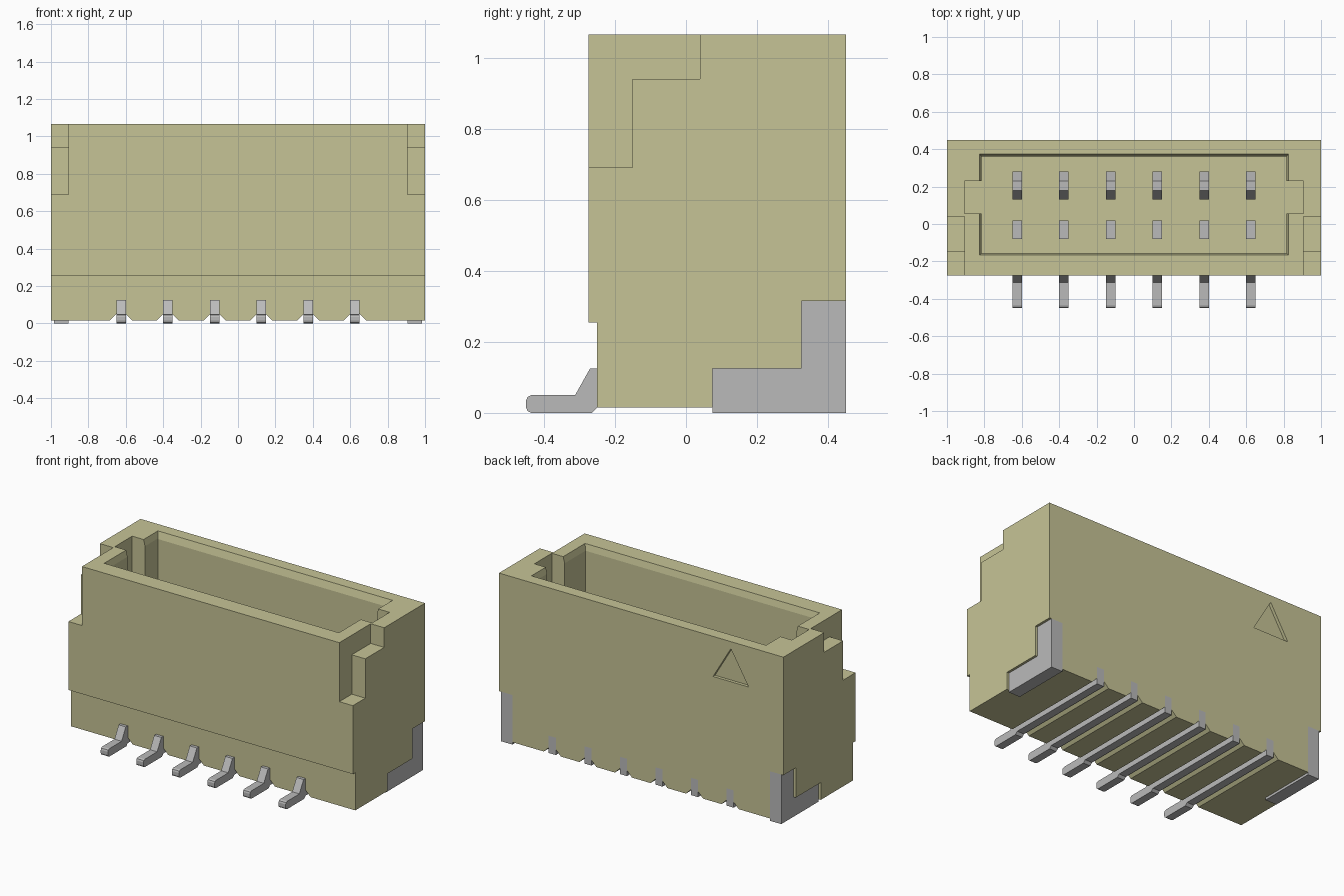
import bpy, bmesh
from mathutils import Vector

if "Cube" in bpy.data.objects:
    bpy.data.objects.remove(bpy.data.objects["Cube"], do_unlink=True)


def material(name, rgb):
    m = bpy.data.materials.new(name)
    m.use_nodes = True
    m.diffuse_color = (*rgb, 1)
    bsdf = next(n for n in m.node_tree.nodes if n.type == 'BSDF_PRINCIPLED')
    bsdf.inputs["Base Color"].default_value = (*rgb, 1)
    return m


OLIVE = material("olive_plastic", (0.565, 0.552, 0.305))
METAL = material("grey_metal", (0.49, 0.49, 0.49))

# The two profile coordinates and the depth, placed for each extrusion axis
PLACE = {
    'x': lambda u, v, d: Vector((d, u, v)),
    'y': lambda u, v, d: Vector((u, d, v)),
    'z': lambda u, v, d: Vector((u, v, d)),
}


def prism(name, axis, pts, a, b, mat=OLIVE, end_pts=None):
    """Closed solid from a profile at depth a to the profile (or end_pts) at b."""
    bm = bmesh.new()
    lo = [bm.verts.new(PLACE[axis](u, v, a)) for u, v in pts]
    hi = [bm.verts.new(PLACE[axis](u, v, b)) for u, v in (end_pts or pts)]
    bm.faces.new(lo)
    bm.faces.new(hi)
    n = len(pts)
    for i in range(n):
        j = (i + 1) % n
        bm.faces.new((lo[i], lo[j], hi[j], hi[i]))
    bmesh.ops.recalc_face_normals(bm, faces=bm.faces)
    me = bpy.data.meshes.new(name)
    bm.to_mesh(me)
    bm.free()
    me.materials.append(mat)
    ob = bpy.data.objects.new(name, me)
    bpy.context.collection.objects.link(ob)
    return ob


def rect(u0, u1, v0, v1):
    return [(u0, v0), (u1, v0), (u1, v1), (u0, v1)]


def cut(target, cutter):
    """Subtract the cutter from the target and discard it."""
    cutter.hide_render = True
    mod = target.modifiers.new("cut", 'BOOLEAN')
    mod.operation = 'DIFFERENCE'
    mod.solver = 'EXACT'
    mod.object = cutter
    bpy.context.view_layer.objects.active = target
    bpy.ops.object.modifier_apply(modifier=mod.name)
    bpy.data.objects.remove(cutter, do_unlink=True)


TOP, BOTTOM, FRONT, BACK, FLOOR = 1.065, 0.015, -0.275, 0.45, 0.30
PIN_X = [-0.625 + 0.25 * i for i in range(6)]

# Housing: side profile with the front face set back near the base
housing = prism("housing", 'x', [
    (-0.25, BOTTOM), (BACK, BOTTOM), (BACK, TOP), (FRONT, TOP),
    (FRONT, 0.255), (-0.25, 0.255)], -1, 1)

# Mating cavity with a lead-in bevel around its rim
cut(housing, prism("cavity_cutter", 'z', rect(-0.815, 0.815, -0.155, 0.36), FLOOR, 1.2))
cut(housing, prism("rim_cutter", 'z', rect(-0.81, 0.81, -0.15, 0.355), 1.005, 1.085,
                   end_pts=rect(-0.83, 0.83, -0.17, 0.38)))
# Key slots at both ends of the cavity
cut(housing, prism("key_cutter", 'z', rect(-0.905, 0.905, 0.055, 0.23), FLOOR, 1.2))

# Solder tab outline, used for both the pockets and the tabs
TAB = [(0.075, 0), (BACK, 0), (BACK, 0.315), (0.325, 0.315), (0.325, 0.125), (0.075, 0.125)]
POCKET = [(0.075, -0.1), (0.6, -0.1), (0.6, 0.315), (0.325, 0.315), (0.325, 0.125), (0.075, 0.125)]
# Stepped notch at the upper front corners
NOTCH = [(-0.4, 0.69), (-0.15, 0.69), (-0.15, 0.94), (0.04, 0.94), (0.04, 1.2), (-0.4, 1.2)]

for side, s in (("left", 1), ("right", -1)):
    cut(housing, prism("notch_cutter", 'x', NOTCH, s * 0.905, s * 1.1))
    cut(housing, prism("pocket_cutter", 'x', POCKET, s * 0.905, s * 1.1))
    prism(side + "_solder_tab", 'x', TAB, s * 0.905, s * 0.985, METAL)

# Pin 1 triangle sunk into the back wall
cut(housing, prism("triangle_cutter", 'y',
                   [(-0.755, 0.81), (-0.505, 0.81), (-0.63, 1.02)], BACK - 0.02, 0.6))

# Pin: rounded foot, sloped shoulder, base bar, short post and tall tapered contact
PIN = [(-0.25, 0.125), (-0.27, 0.125), (-0.312, 0.05), (-0.435, 0.05), (-0.446, 0.045),
       (-0.45, 0.035), (-0.45, 0.015), (-0.446, 0.005), (-0.435, 0), (-0.265, 0),
       (-0.25, BOTTOM), (BACK, BOTTOM), (BACK, 0.125), (0.28, 0.125), (0.28, 0.66),
       (0.23, 0.75), (0.18, 0.75), (0.13, 0.66), (0.13, 0.125), (0.02, 0.125),
       (0.02, FLOOR + 0.02), (-0.08, FLOOR + 0.02), (-0.08, 0.125)]
W = 0.025

for i, x in enumerate(PIN_X):
    # Flared groove under the housing that holds the pin
    groove = [(x - 0.08, -0.005), (x + 0.08, -0.005), (x + W, 0.05),
              (x + W, 0.125), (x - W, 0.125), (x - W, 0.05)]
    cut(housing, prism("groove_cutter", 'y', groove, -0.5, 0.6))
    prism(f"pin_{i + 1}", 'x', PIN, x - W, x + W, METAL)
